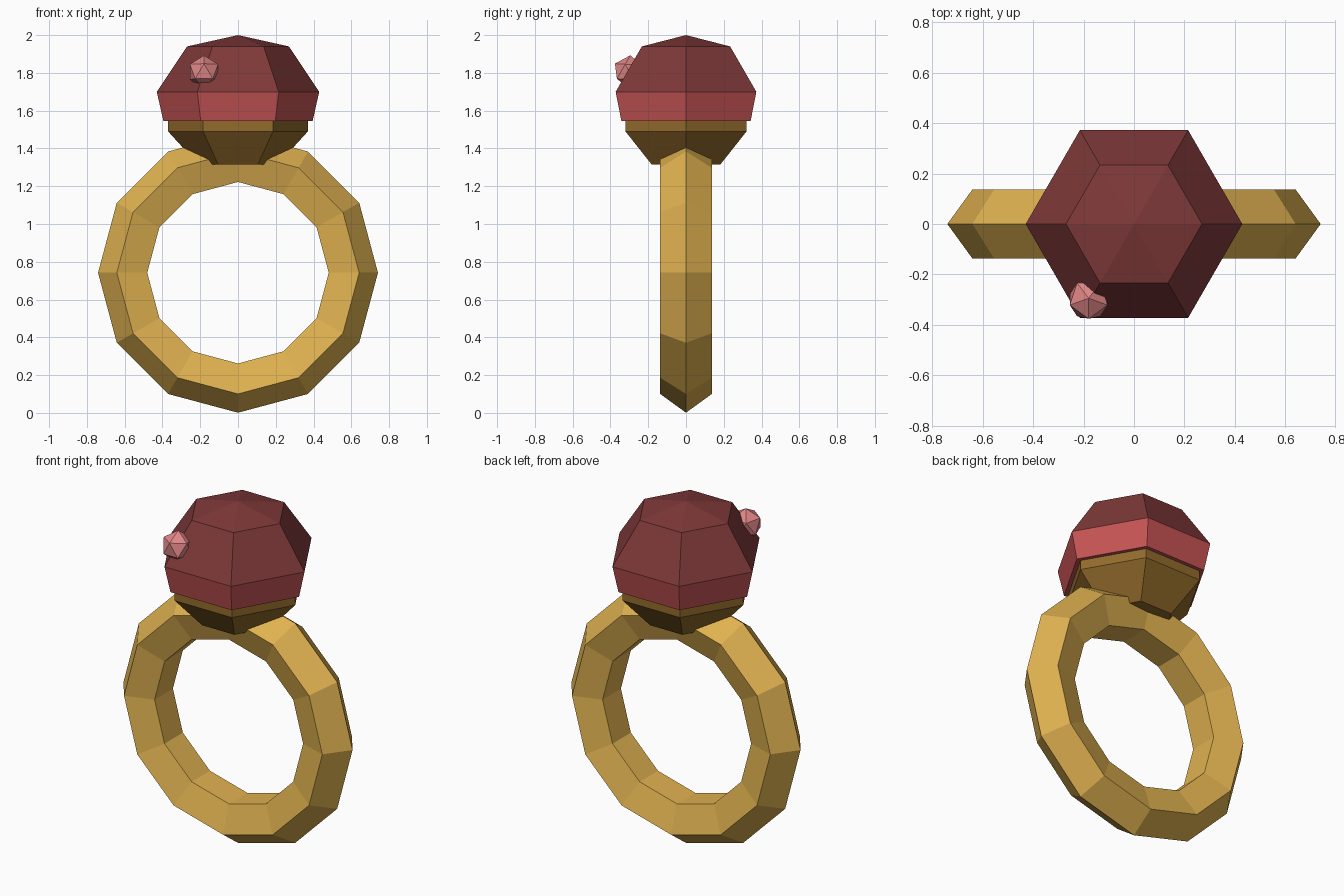
import bpy, bmesh
from math import pi, radians, cos, sin
from mathutils import Matrix

cube = bpy.data.objects.get("Cube")
if cube:
    bpy.data.objects.remove(cube, do_unlink=True)


def material(name, rgb):
    m = bpy.data.materials.new(name)
    m.use_nodes = True
    m.diffuse_color = (*rgb, 1)
    m.node_tree.nodes["Principled BSDF"].inputs["Base Color"].default_value = (*rgb, 1)
    return m


gold = material("gold", (0.74, 0.44, 0.08))
bronze = material("bronze", (0.29, 0.145, 0.024))
red = material("bright red", (0.57, 0.088, 0.09))
dark_red = material("dark red", (0.21, 0.04, 0.04))
pink = material("pink", (0.75, 0.24, 0.24))


def finish(bm, name, *mats):
    bmesh.ops.recalc_face_normals(bm, faces=bm.faces)
    mesh = bpy.data.meshes.new(name)
    bm.to_mesh(mesh)
    bm.free()
    for m in mats:
        mesh.materials.append(m)
    obj = bpy.data.objects.new(name, mesh)
    bpy.context.collection.objects.link(obj)
    return obj


def hex_stack(profile, apex=None):
    """Six-sided solid through (radius, height) rings, with an optional tip."""
    bm = bmesh.new()
    rings = [[bm.verts.new((r * cos(i * pi / 3), r * sin(i * pi / 3), z))
              for i in range(6)] for r, z in profile]
    for a, b in zip(rings, rings[1:]):
        for i in range(6):
            j = (i + 1) % 6
            bm.faces.new((a[i], a[j], b[j], b[i]))
    bm.faces.new(rings[0][::-1])
    if apex is None:
        bm.faces.new(rings[-1])
    else:
        tip = bm.verts.new((0, 0, apex))
        for i in range(6):
            bm.faces.new((rings[-1][i], rings[-1][(i + 1) % 6], tip))
    return bm


# Band: a five-sided section swept round twelve segments, standing upright
bpy.ops.mesh.primitive_torus_add(
    major_segments=12, minor_segments=5, major_radius=0.597, minor_radius=0.144,
    location=(0, 0, 0.742), rotation=(pi / 2, 0, 0))
band = bpy.context.object
band.name = "ring_band"
band.data.materials.append(gold)
for p in band.data.polygons:
    p.use_smooth = False

# Setting: flared cup with a short upright rim
finish(hex_stack([(0.21, 1.315), (0.37, 1.49), (0.37, 1.545)]), "gem_setting", bronze)

# Gem: bright lower belt, dark upper facets
bm = hex_stack([(0.395, 1.545), (0.43, 1.70), (0.27, 1.94)], apex=2.0)
for f in bm.faces:
    f.material_index = int(f.calc_center_median().z > 1.70)
finish(bm, "gem", red, dark_red)

# Small stone set into the front facet, pointing along the facet normal
bm = bmesh.new()
bmesh.ops.create_icosphere(
    bm, subdivisions=1, radius=0.088,
    matrix=Matrix.Translation((-0.18, -0.30, 1.805))
    @ Matrix.Rotation(radians(60), 4, "X") @ Matrix.Rotation(pi / 2, 4, "Z"))
finish(bm, "small_stone", pink)
